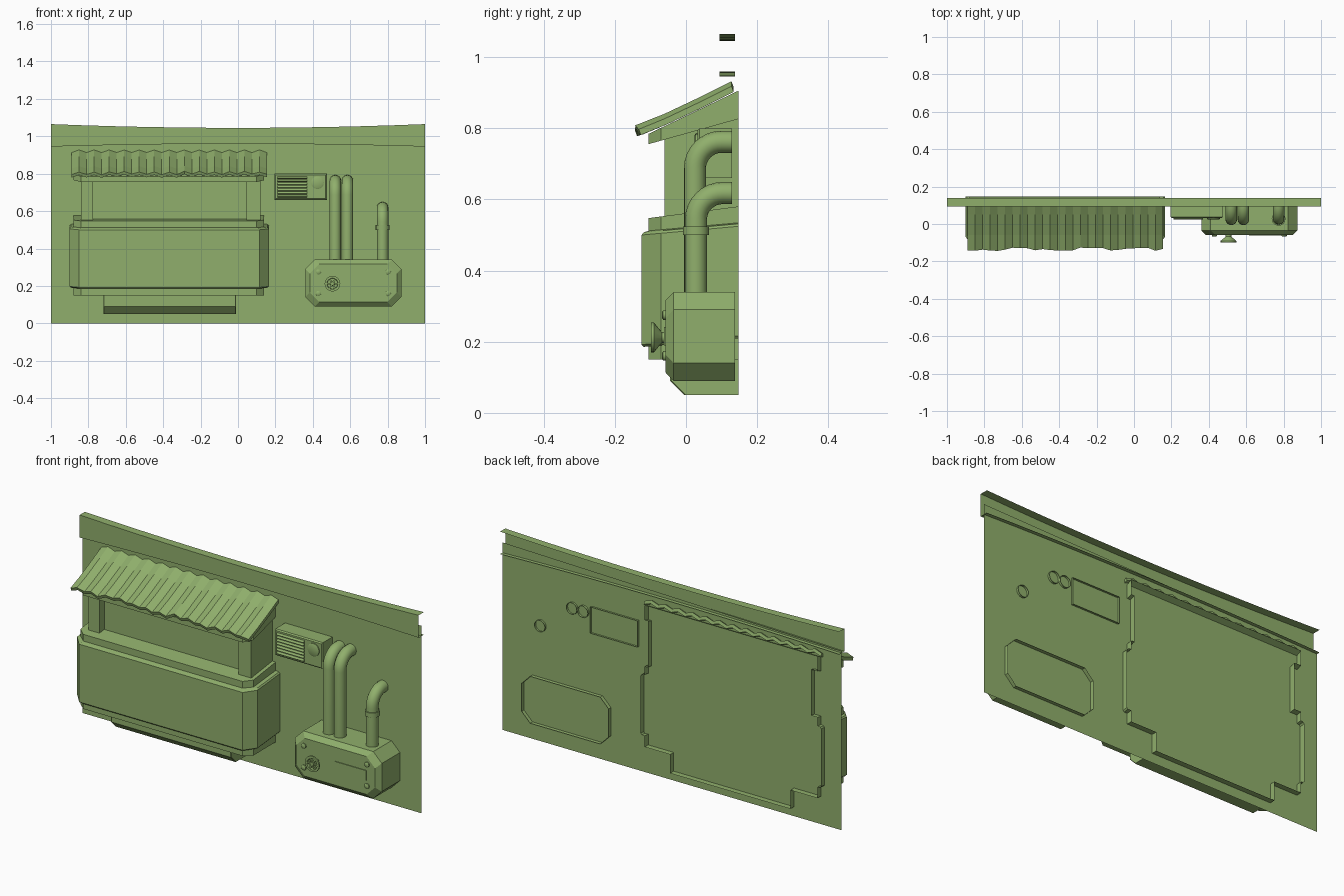
import bpy, bmesh, math, random
from mathutils import Matrix

cube = bpy.data.objects.get("Cube")
if cube:
    bpy.data.objects.remove(cube, do_unlink=True)

random.seed(4)
COLOUR = (0.28, 0.43, 0.15, 1)
green = bpy.data.materials.new("olive_green")
green.use_nodes = True
green.diffuse_color = COLOUR
green.node_tree.nodes["Principled BSDF"].inputs["Base Color"].default_value = COLOUR
WALL_Y = 0.118
BACK = 0.148


def finish(name, bm, smooth=False):
    bmesh.ops.recalc_face_normals(bm, faces=bm.faces[:])
    mesh = bpy.data.meshes.new(name)
    bm.to_mesh(mesh)
    bm.free()
    mesh.materials.append(green)
    obj = bpy.data.objects.new(name, mesh)
    bpy.context.collection.objects.link(obj)
    if smooth:
        bpy.ops.object.select_all(action='DESELECT')
        obj.select_set(True)
        bpy.context.view_layer.objects.active = obj
        bpy.ops.object.shade_smooth_by_angle(angle=math.radians(40))
    return obj


def loft(name, sections, closed=True, cap_first=False, cap_last=False, smooth=False):
    """Skin a list of equally long point loops."""
    bm = bmesh.new()
    rows = [[bm.verts.new(p) for p in s] for s in sections]
    n = len(rows[0])
    for a, b in zip(rows, rows[1:]):
        for i in range(n if closed else n - 1):
            j = (i + 1) % n
            bm.faces.new((a[i], a[j], b[j], b[i]))
    if cap_first:
        bm.faces.new(rows[0])
    if cap_last:
        bm.faces.new(rows[-1])
    return finish(name, bm, smooth)


def box(name, x, y, z, turn=None):
    bm = bmesh.new()
    size = (x[1] - x[0], y[1] - y[0], z[1] - z[0])
    mid = (sum(x) / 2, sum(y) / 2, sum(z) / 2)
    m = Matrix.Translation(mid) @ (turn or Matrix()) @ Matrix.Diagonal((*size, 1))
    bmesh.ops.create_cube(bm, size=1, matrix=m)
    return finish(name, bm)


def lathe(name, x, z, profile, sides=16):
    """Turn (radius, y) points about an axis along y."""
    rings = []
    for r, y in profile:
        rings.append([(x + r * math.cos(t), y, z + r * math.sin(t))
                      for t in (math.tau * i / sides for i in range(sides))])
    return loft(name, rings, cap_last=True, smooth=True)


def pipe(name, x, y, z0, z1, r=0.031, bend=0.075, sides=16):
    """Riser that bends back into the wall, open at the wall end."""
    path = [(y, z0, 0)]
    for i in range(9):
        t = math.pi / 2 * i / 8
        path.append((y + bend * (1 - math.cos(t)), z1 - bend + bend * math.sin(t), t))
    path.append((0.129, z1, math.pi / 2))
    rings = []
    for py, pz, t in path:
        ring = []
        for i in range(sides):
            a = math.tau * i / sides
            s = r * math.sin(a)
            ring.append((x + r * math.cos(a), py + s * math.cos(t), pz - s * math.sin(t)))
        rings.append(ring)
    loft(name, rings, smooth=True)


# Wall sheet
loft("wall", [[(-1, WALL_Y, 0), (-1, WALL_Y, 0.955)],
              [(1, WALL_Y, 0), (1, WALL_Y, 1.0)]], closed=False)

# Sagging channel along the wall top
rows = []
for i in range(13):
    x = -1 + i / 6
    top, low = 1.045 + 0.02 * x * x, 0.96 - 0.015 * x * x
    rows.append([(x, 0.138, top), (x, 0.094, top), (x, 0.094, low), (x, 0.138, low)])
loft("top_trim", rows, closed=False)


# Stall body: stacked open-backed plans with chamfered front corners
def plan(x0, x1, yf, cx, cy, z, slope=0):
    pts = [(x0, BACK), (x0, yf + cy), (x0 + cx, yf), (x1 - cx, yf), (x1, yf + cy), (x1, BACK)]
    return [(x, y, z + slope * (y + 0.125)) for x, y in pts]


BASE = (-0.72, -0.01)
BODY = (-0.88, 0.14, -0.105, 0.04, 0.035)
PANEL = (-0.9, 0.165, -0.125, 0.05, 0.055)
PANEL_EDGE = (-0.894, 0.159, -0.119, 0.05, 0.055)
INSET = (-0.84, 0.12, -0.02, 0.005, 0.005)
loft("stall_body", [
    plan(*BASE, -0.005, 0.004, 0.004, 0.05),
    plan(*BASE, -0.045, 0.004, 0.004, 0.09),
    plan(*BASE, -0.045, 0.004, 0.004, 0.15),
    plan(*BODY, 0.15),
    plan(*BODY, 0.185, 0.09),
    plan(*PANEL_EDGE, 0.185, 0.09),
    plan(*PANEL, 0.192, 0.09),
    plan(*PANEL, 0.5, 0.09),
    plan(*PANEL_EDGE, 0.507, 0.09),
    plan(*BODY, 0.51, 0.09),
    plan(*BODY, 0.545, 0.13),
    plan(*INSET, 0.545, 0.13),
    plan(*INSET, 0.75, 0.28),
    plan(*BODY, 0.75, 0.28),
    plan(*BODY, 0.775, 0.48),
], closed=False, cap_first=True, cap_last=True)

# Corner posts of the opening
for side, x in (("right", (-0.84, -0.775)), ("left", (0.045, 0.12))):
    box(side + "_post", x, (-0.06, -0.015), (0.545, 0.79))

# Corrugated awning
rows = []
waves = 13
for i in range(2 * waves + 1):
    x = -0.89 + 1.045 * i / (2 * waves)
    lift = 0.008 if i % 2 else -0.006
    tip = random.uniform(-0.008, 0.012)
    line = [(0.128, 0.924), (0.05, 0.885), (-0.06, 0.833), (-0.137 + tip, 0.802 + tip * 0.3)]
    upper = [(x, y, z + lift) for y, z in line]
    lower = [(x, y + 0.006, z + lift - 0.016) for y, z in reversed(line)]
    rows.append(upper + lower)
loft("awning", rows, cap_first=True, cap_last=True)


# Vent unit, open-backed with a bevelled front
def rect(x0, x1, z0, z1, y):
    return [(x0, y, z0), (x1, y, z0), (x1, y, z1), (x0, y, z1)]


loft("vent_box", [rect(0.195, 0.475, 0.66, 0.8, 0.129),
                  rect(0.195, 0.475, 0.66, 0.8, 0.038),
                  rect(0.201, 0.469, 0.666, 0.794, 0.032)], cap_last=True)
tilt = Matrix.Rotation(math.radians(-35), 4, 'X')
for i in range(7):
    z = 0.68 + i * 0.0165
    box("vent_slat", (0.21, 0.37), (0.026, 0.034), (z - 0.006, z + 0.006), tilt)
lathe("vent_dial", 0.425, 0.752, [(0.034, 0.034), (0.034, 0.027), (0.028, 0.024)])

# Pipes
for x in (0.52, 0.585):
    pipe("tall_pipe", x, 0.025, 0.32, 0.762)
pipe("short_pipe", 0.773, 0.028, 0.32, 0.618)
bm = bmesh.new()
bmesh.ops.create_cone(bm, cap_ends=True, segments=16, radius1=0.037, radius2=0.037,
                      depth=0.025, matrix=Matrix.Translation((0.773, 0.028, 0.512)))
finish("pipe_collar", bm, True)


# Control box with clipped corners
def octagon(inset, y, c=0.05):
    x0, x1, z0, z1 = 0.36 + inset, 0.873 - inset, 0.09 + inset, 0.34 - inset
    pts = [(x0 + c, z0), (x1 - c, z0), (x1, z0 + c), (x1, z1 - c),
           (x1 - c, z1), (x0 + c, z1), (x0, z1 - c), (x0, z0 + c)]
    return [(x, y, z) for x, z in pts]


loft("control_box", [octagon(0, 0.138), octagon(0, -0.035), octagon(0.024, -0.058)],
     cap_last=True)
box("label_plate", (0.615, 0.8), (-0.062, -0.056), (0.19, 0.242))
for x in (0.43, 0.803):
    for z in (0.16, 0.275):
        lathe("screw", x, z, [(0.014, -0.056), (0.014, -0.064), (0.01, -0.067)], 10)

# Valve wheel with spokes
VX, VZ = 0.505, 0.212
lathe("valve_wheel", VX, VZ, [(0.015, -0.055), (0.015, -0.068), (0.042, -0.09), (0.042, -0.098),
                              (0.03, -0.098), (0.028, -0.086), (0.012, -0.086), (0.01, -0.098)])
for i in range(3):
    turn = Matrix.Rotation(math.pi * i / 3, 4, 'Y')
    box("valve_spoke", (VX - 0.034, VX + 0.034), (-0.096, -0.085), (VZ - 0.004, VZ + 0.004), turn)
